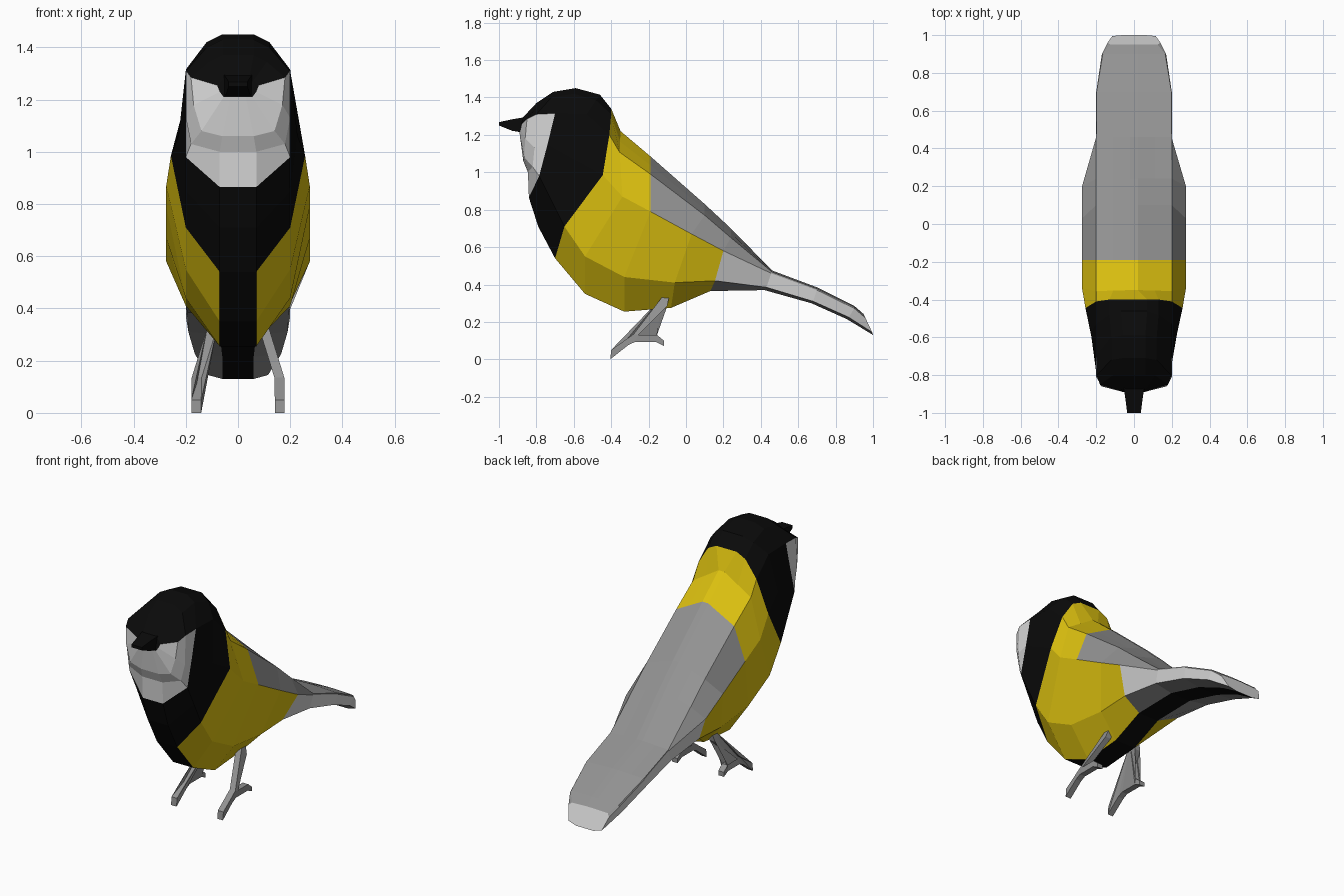
import bpy, bmesh

if "Cube" in bpy.data.objects:
    bpy.data.objects.remove(bpy.data.objects["Cube"])


def material(name, rgb):
    m = bpy.data.materials.new(name)
    m.diffuse_color = (*rgb, 1)
    m.use_nodes = True
    m.node_tree.nodes["Principled BSDF"].inputs["Base Color"].default_value = m.diffuse_color
    return m


BLACK, YELLOW, GREY, WHITE = range(4)
MATS = [material("black", (0.003, 0.003, 0.003)),
        material("yellow", (0.73, 0.54, 0.005)),
        material("grey", (0.29, 0.29, 0.29)),
        material("pale_grey", (0.68, 0.68, 0.68))]


def finish(bm, name):
    me = bpy.data.meshes.new(name)
    bm.to_mesh(me)
    bm.free()
    for m in MATS:
        me.materials.append(m)
    ob = bpy.data.objects.new(name, me)
    bpy.context.collection.objects.link(ob)
    return ob


def loft(name, stations, paint, front_cap=None, back_cap=None):
    """Skin mirrored half sections, listed from the top centre to the bottom
    centre. paint(segment, strip) gives the colour of each face."""
    bm = bmesh.new()
    n = len(stations[0])
    rings = []
    for half in stations:
        ring = half + [(-x, y, z) for x, y, z in reversed(half)]
        rings.append([bm.verts.new(p) for p in ring])
    for s in range(len(rings) - 1):
        a, b = rings[s], rings[s + 1]
        for i in range(2 * n):
            j = (i + 1) % (2 * n)
            f = bm.faces.new((a[i], a[j], b[j], b[i]))
            f.material_index = paint(s, min(i, 2 * n - 2 - i))
    caps = [(bm.faces.new(rings[0]), front_cap), (bm.faces.new(rings[-1]), back_cap)]
    bmesh.ops.recalc_face_normals(bm, faces=bm.faces)
    for f, colour in caps:
        if colour is None:
            bm.faces.remove(f)
        else:
            f.material_index = colour
    return finish(bm, name)


def section(widths, yz):
    """Section from rail widths and side-view points; adds a rail on the back."""
    p = [(x, y, z) for x, (y, z) in zip(widths, yz)]
    mid = tuple((a + b) / 2 for a, b in zip(p[0], p[1]))
    return [p[0], mid] + p[1:]


# Shared rings where the parts meet: neck edge and tail root
neck = [(.07, -.40, 1.34), (.13, -.40, 1.31), (.2, -.41, 1.2),
        (.257, -.445, .985), (.2, -.65, .71), (.07, -.70, .54)]
root = section((.02, .2, .275, .2, .07),
               [(.24, .70), (.24, .65), (.2, .58), (.155, .42), (.13, .365)])

# Head: black cap and collar around pale cheeks
head = [
    [(.045, -.875, 1.29), (.06, -.875, 1.275), (.08, -.88, 1.255),
     (.07, -.885, 1.23), (.055, -.89, 1.21), (.03, -.89, 1.21)],
    [(.06, -.80, 1.37), (.11, -.80, 1.345), (.18, -.85, 1.285),
     (.17, -.86, 1.18), (.14, -.865, 1.08), (.06, -.87, 1.06)],
    [(.06, -.71, 1.43), (.12, -.72, 1.40), (.198, -.80, 1.31),
     (.2, -.81, 1.13), (.18, -.82, 1.03), (.07, -.845, 1.0)],
    [(.06, -.59, 1.45), (.12, -.60, 1.42), (.2, -.70, 1.315),
     (.2, -.74, 1.15), (.2, -.785, .98), (.07, -.84, .865)],
    [(.07, -.46, 1.415), (.13, -.48, 1.385), (.2, -.53, 1.31),
     (.228, -.58, 1.06), (.2, -.72, .85), (.07, -.79, .71)],
    neck]
loft("head", head, lambda s, i: WHITE if s < 3 and i >= 2 else BLACK, front_cap=BLACK)

# Torso: yellow sides, grey folded wings on the back, black belly stripe
widths = (.02, .2, .275, .2, .07)
torso = [neck] + [section(widths, yz) for yz in (
    [(-.35, 1.22), (-.355, 1.107), (-.34, .87), (-.54, .55), (-.54, .35)],
    [(-.19, 1.085), (-.19, .99), (-.19, .79), (-.33, .44), (-.33, .255)],
    [(.1, .83), (.1, .77), (.03, .67), (-.06, .41), (-.08, .275)])] + [root]


def paint_torso(s, i):
    if i == 5:
        return BLACK
    return GREY if s >= 2 and i < 3 else YELLOW


loft("torso", torso, paint_torso)

# Tail: grey top, pale sides and tip, black stripe below
tail = [root] + [section(w, yz) for w, yz in (
    ((.02, .2, .2, .195, .07),
     [(.46, .475), (.46, .467), (.455, .46), (.43, .385), (.42, .37)]),
    ((.02, .198, .2, .19, .07),
     [(.70, .385), (.70, .378), (.70, .37), (.68, .31), (.67, .30)]),
    ((.02, .165, .17, .165, .06),
     [(.90, .285), (.90, .28), (.90, .272), (.87, .225), (.86, .215)]),
    ((.02, .125, .14, .115, .06),
     [(.95, .242), (.95, .238), (.96, .22), (.995, .145), (1.0, .13)]))]


def paint_tail(s, i):
    return BLACK if i == 5 else WHITE if i == 3 else GREY


loft("tail", tail, paint_tail, back_cap=WHITE)

# Beak: a short tapering wedge
beak = [[(w, y, top), (w, y, low)] for w, y, top, low in (
    (.055, -.86, 1.295, 1.21), (.045, -.93, 1.283, 1.222), (.036, -1.0, 1.268, 1.25))]
loft("beak", beak, lambda s, i: BLACK, BLACK, BLACK)

# Legs: side outline of shin, front toe and back toe, given thickness
OUTLINE = [(-.13, .33), (-.09, .335), (-.10, .285), (-.255, .13), (-.155, .13),
           (-.118, .10), (-.118, .072), (-.16, .092), (-.275, .092), (-.31, .075),
           (-.405, .0), (-.40, .05), (-.28, .135)]


def leg(name, side):
    bm = bmesh.new()
    rows = []
    for off in (-.019, .019):
        rows.append([bm.verts.new((side * (.16 - .31 * max(0, z - .13) + off), y, z))
                     for y, z in OUTLINE])
    a, b = rows
    for i in range(len(a)):
        j = (i + 1) % len(a)
        bm.faces.new((a[i], a[j], b[j], b[i]))
    ends = [bm.faces.new(a), bm.faces.new(b)]
    bmesh.ops.triangulate(bm, faces=ends)
    bmesh.ops.recalc_face_normals(bm, faces=bm.faces)
    for f in bm.faces:
        f.material_index = GREY
    finish(bm, name)


leg("leg_right", 1)
leg("leg_left", -1)
